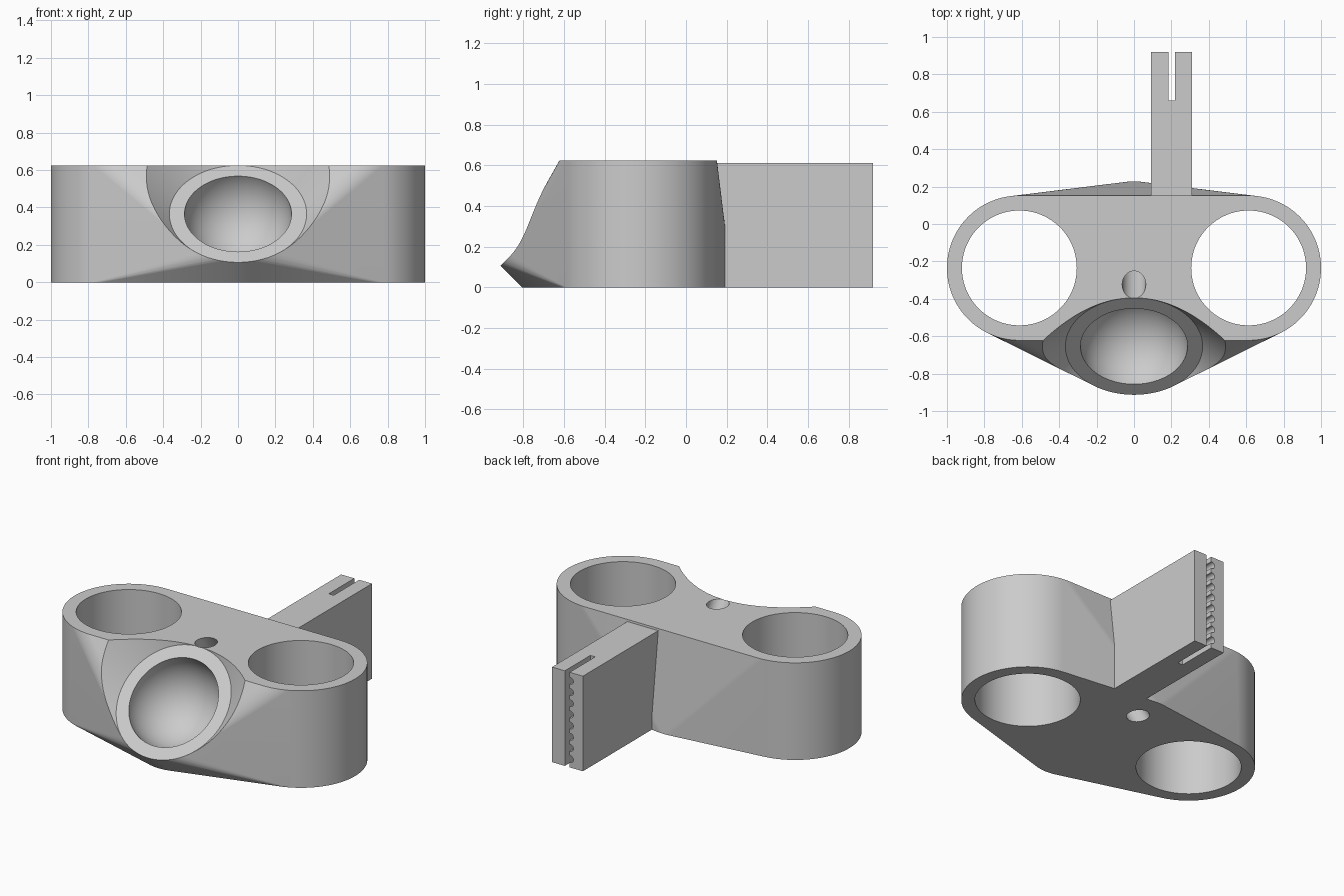
import bpy, bmesh, math
from mathutils import Matrix, Vector

old = bpy.data.objects.get("Cube")
if old:
    bpy.data.objects.remove(old, do_unlink=True)

grey = bpy.data.materials.new("plain grey")
grey.use_nodes = True
grey.diffuse_color = (0.6, 0.6, 0.6, 1)
grey.node_tree.nodes["Principled BSDF"].inputs["Base Color"].default_value = (0.6, 0.6, 0.6, 1)

SEG = 128
HEIGHT = 0.625
TUBE_X, TUBE_Y, TUBE_R, BORE_R = 0.613, -0.235, 0.387, 0.307
SOCKET = Vector((0, -0.655, 0.366))      # centre of the tilted ring face
RING_R, CUP_R = 0.366, 0.286
TILT = Matrix.Rotation(math.radians(45), 4, 'X')
AXIS = TILT @ Vector((0, 0, 1))


def make_object(name, bm):
    bmesh.ops.recalc_face_normals(bm, faces=bm.faces)
    mesh = bpy.data.meshes.new(name)
    bm.to_mesh(mesh)
    bm.free()
    mesh.materials.append(grey)
    obj = bpy.data.objects.new(name, mesh)
    bpy.context.collection.objects.link(obj)
    return obj


def cone(name, centre, r1, r2, depth, rotation=Matrix()):
    bm = bmesh.new()
    bmesh.ops.create_cone(bm, cap_ends=True, segments=SEG, radius1=r1, radius2=r2, depth=depth,
                          matrix=Matrix.Translation(centre) @ rotation)
    return make_object(name, bm)


def box(name, low, high):
    low, high = Vector(low), Vector(high)
    bm = bmesh.new()
    bmesh.ops.create_cube(bm, size=1, matrix=Matrix.Translation((low + high) / 2)
                          @ Matrix.Diagonal((*(high - low), 1)))
    return make_object(name, bm)


def cut(target, cutter):
    mod = target.modifiers.new(cutter.name, 'BOOLEAN')
    mod.operation, mod.solver, mod.object = 'DIFFERENCE', 'EXACT', cutter
    bpy.context.view_layer.objects.active = target
    bpy.ops.object.modifier_apply(modifier=mod.name)
    bpy.data.objects.remove(cutter, do_unlink=True)


def smooth(obj):
    bpy.ops.object.select_all(action='DESELECT')
    obj.select_set(True)
    bpy.context.view_layer.objects.active = obj
    bpy.ops.object.shade_smooth_by_angle(angle=math.radians(25))


# Body: hull around two upright tubes and a tilted socket cylinder ending on the ground
bm = bmesh.new()
for i in range(SEG):
    a = 2 * math.pi * i / SEG
    c, s = math.cos(a), math.sin(a)
    for side in (-1, 1):
        for z in (0, HEIGHT):
            bm.verts.new((side * TUBE_X + TUBE_R * c, TUBE_Y + TUBE_R * s, z))
    rim = SOCKET + TILT @ Vector((RING_R * c, RING_R * s, 0))
    bm.verts.new(rim)
    bm.verts.new(rim - AXIS * (rim.z / AXIS.z))
hull = bmesh.ops.convex_hull(bm, input=bm.verts)
spare = {g for g in hull["geom_interior"] + hull["geom_unused"] if isinstance(g, bmesh.types.BMVert)}
bmesh.ops.delete(bm, geom=list(spare), context='VERTS')
bmesh.ops.dissolve_limit(bm, angle_limit=0.002, verts=bm.verts, edges=bm.edges)
body = make_object("body", bm)

# Flared clearance above the ring face
sink, flare = 0.001, 0.8
cut(body, cone("flare_cutter", SOCKET + AXIS * (flare / 2 - sink),
               RING_R + sink, RING_R + sink + flare, flare, TILT))

# Ball cup
bm = bmesh.new()
bmesh.ops.create_uvsphere(bm, u_segments=96, v_segments=48, radius=CUP_R,
                          matrix=Matrix.Translation(SOCKET - AXIS * 0.002) @ TILT)
cut(body, make_object("cup_cutter", bm))

# Upright bores and the slanted small hole
for side in (-1, 1):
    cut(body, cone("bore_cutter", (side * TUBE_X, TUBE_Y, HEIGHT / 2), BORE_R, BORE_R, 1))
cut(body, cone("small_hole_cutter", (0, -0.144, HEIGHT / 2), 0.063, 0.063, 1.2,
               Matrix.Rotation(math.radians(30), 4, 'X')))
smooth(body)

# Rear clamp arm with a slot, toothed on one wall
arm = box("clamp_arm", (0.09, 0.14, 0), (0.31, 0.92, 0.612))
cut(arm, box("slot_cutter", (0.184, 0.66, -0.1), (0.219, 1, 0.8)))
for i in range(8):
    z = 0.054 + 0.072 * i
    cut(arm, cone("tooth_cutter", (0.18, 0.83, z), 0.022, 0.022, 0.34,
                  Matrix.Rotation(math.radians(90), 4, 'X')))
smooth(arm)
